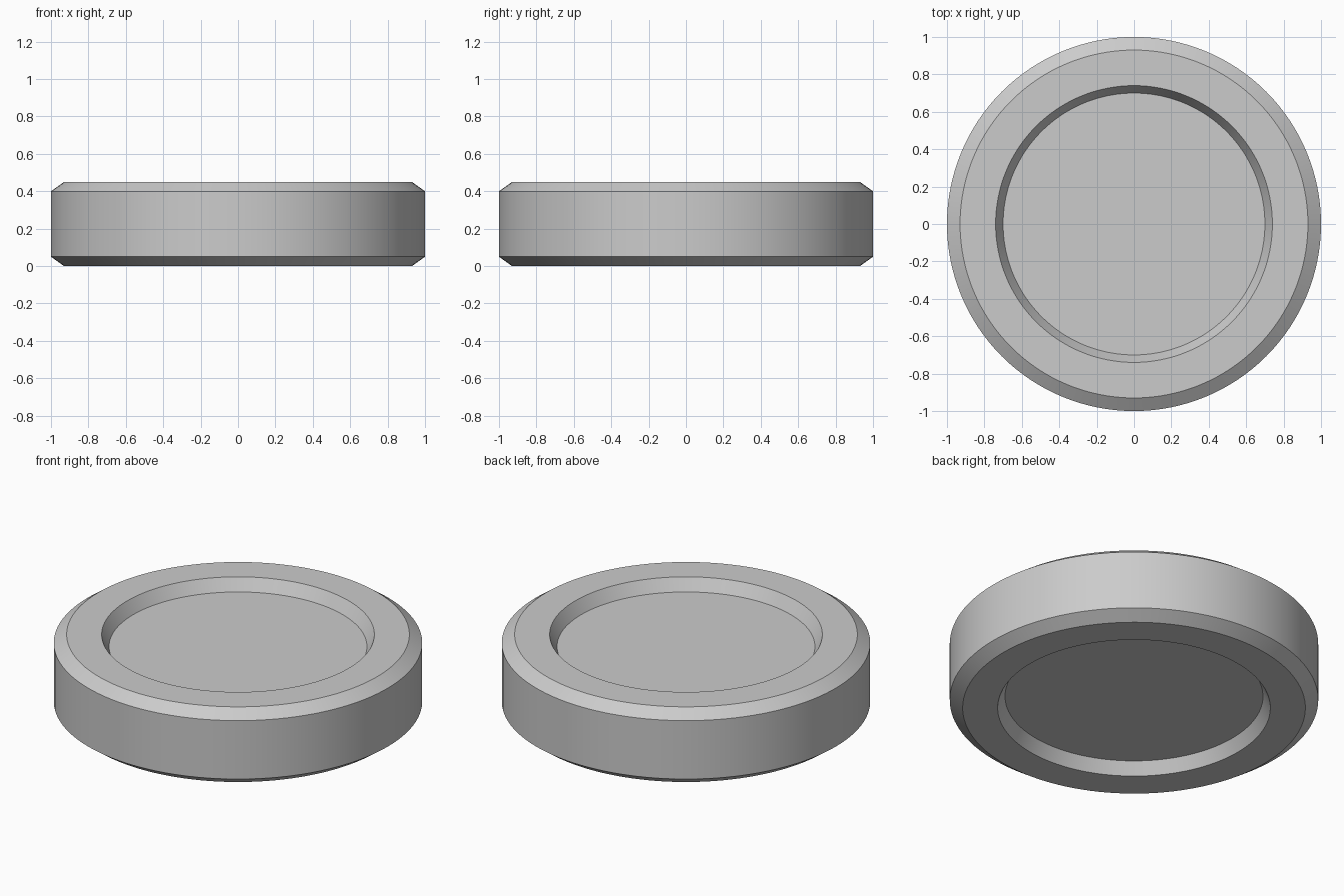
import bpy, bmesh, math

if "Cube" in bpy.data.objects:
    bpy.data.objects.remove(bpy.data.objects["Cube"])

SEGMENTS = 128
HEIGHT = 0.45
RECESS = 0.072

# Upper half of the cross-section: recess floor, sloped wall, rim, chamfer
upper = [(0.70, HEIGHT - RECESS), (0.74, HEIGHT), (0.93, HEIGHT), (1.0, HEIGHT - 0.05)]
# Mirror it for the identical underside
profile = upper + [(r, HEIGHT - z) for r, z in reversed(upper)]

bm = bmesh.new()


def ring(radius, z):
    step = 2 * math.pi / SEGMENTS
    return [bm.verts.new((radius * math.cos(i * step), radius * math.sin(i * step), z))
            for i in range(SEGMENTS)]


# Revolve the profile, then cap both recess floors
rings = [ring(r, z) for r, z in profile]
for a, b in zip(rings, rings[1:]):
    for i in range(SEGMENTS):
        j = (i + 1) % SEGMENTS
        bm.faces.new((a[i], b[i], b[j], a[j]))
bm.faces.new(rings[0])
bm.faces.new(list(reversed(rings[-1])))
bmesh.ops.recalc_face_normals(bm, faces=bm.faces[:])

mesh = bpy.data.meshes.new("round_puck")
bm.to_mesh(mesh)
bm.free()
puck = bpy.data.objects.new("round_puck", mesh)
bpy.context.collection.objects.link(puck)

# Smooth walls with crisp chamfer and rim edges
bpy.context.view_layer.objects.active = puck
puck.select_set(True)
bpy.ops.object.shade_smooth_by_angle(angle=math.radians(25))
